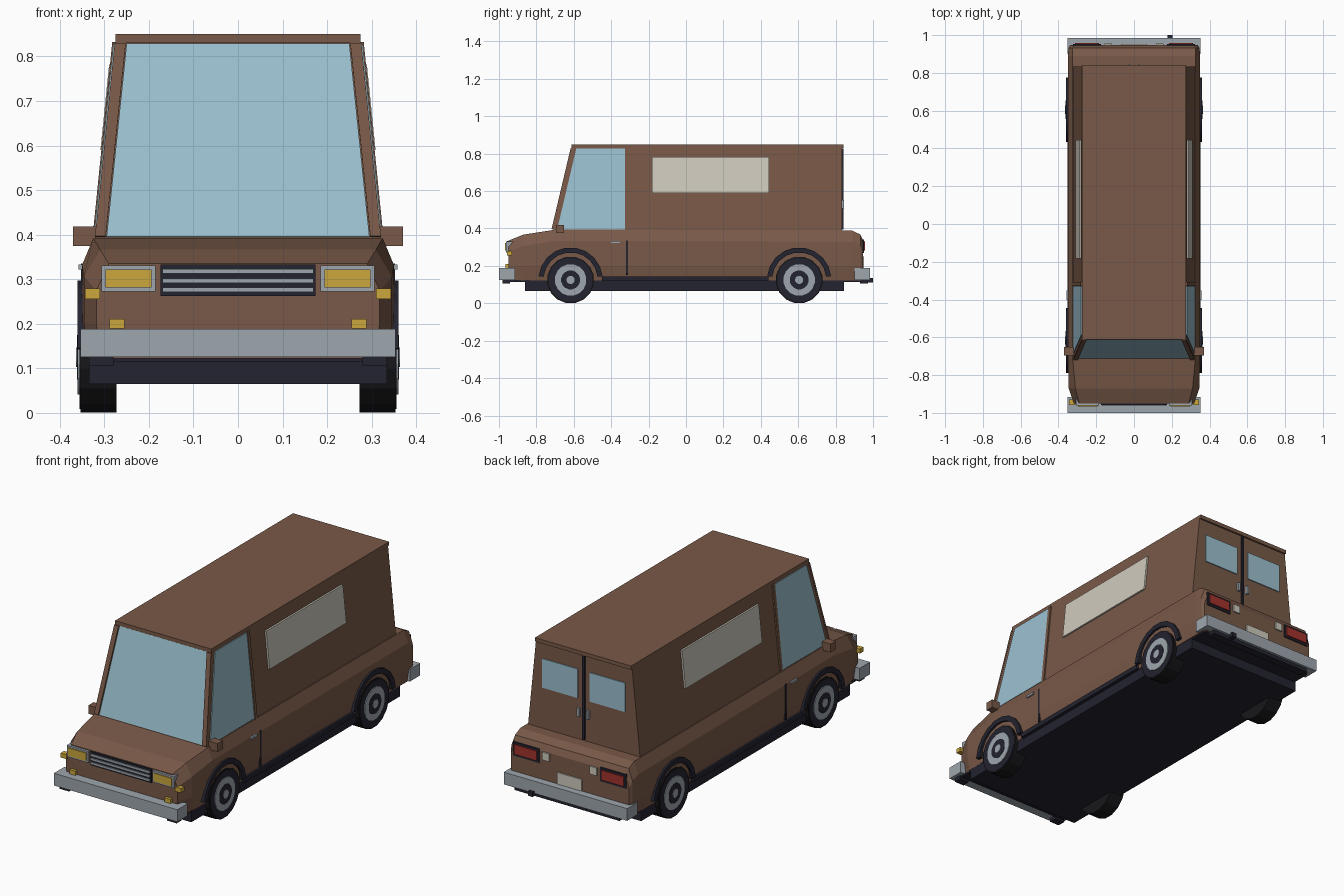
import bpy, bmesh, math
from mathutils import Vector

if "Cube" in bpy.data.objects:
    bpy.data.objects.remove(bpy.data.objects["Cube"])


def mat(name, r, g, b):
    m = bpy.data.materials.new(name)
    m.diffuse_color = (r, g, b, 1)
    m.use_nodes = True
    m.node_tree.nodes["Principled BSDF"].inputs["Base Color"].default_value = m.diffuse_color
    return m


BROWN = mat("brown paint", 0.19, 0.10, 0.065)
DARK = mat("dark trim", 0.017, 0.017, 0.030)
TYRE = mat("black rubber", 0.009, 0.009, 0.011)
GLASS = mat("blue glass", 0.33, 0.53, 0.63)
GREY = mat("grey metal", 0.34, 0.38, 0.42)
CREAM = mat("cream panel", 0.62, 0.59, 0.51)
YELLOW = mat("yellow lamp", 0.60, 0.39, 0.045)
RED = mat("red lamp", 0.36, 0.033, 0.027)


def finish(name, bm, m):
    bmesh.ops.recalc_face_normals(bm, faces=bm.faces)
    me = bpy.data.meshes.new(name)
    bm.to_mesh(me)
    bm.free()
    me.materials.append(m)
    ob = bpy.data.objects.new(name, me)
    bpy.context.collection.objects.link(ob)
    return ob


def loft(name, rings, m):
    """Skin a list of closed rings and cap both ends."""
    bm = bmesh.new()
    vs = [[bm.verts.new(p) for p in r] for r in rings]
    n = len(vs[0])
    for a, b in zip(vs, vs[1:]):
        for i in range(n):
            j = (i + 1) % n
            bm.faces.new((a[i], a[j], b[j], b[i]))
    bm.faces.new(vs[0])
    bm.faces.new(vs[-1])
    return finish(name, bm, m)


def prism(name, pts, offset, m):
    off = Vector(offset)
    return loft(name, [pts, [Vector(p) + off for p in pts]], m)


def box(name, x, y, z, m):
    pts = [(x[0], y[0], z[0]), (x[1], y[0], z[0]), (x[1], y[1], z[0]), (x[0], y[1], z[0])]
    return prism(name, pts, (0, 0, z[1] - z[0]), m)


def pair(name, x, y, z, m):
    """Box on the right side plus its mirror image."""
    box(name + "_right", x, y, z, m)
    box(name + "_left", (-x[1], -x[0]), y, z, m)


def disc(name, x0, x1, y, z, r, m, n=16):
    pts = [(x0, y + r * math.cos(2 * math.pi * (i + .5) / n),
            z + r * math.sin(2 * math.pi * (i + .5) / n)) for i in range(n)]
    return prism(name, pts, (x1 - x0, 0, 0), m)


# Lower body: stations of y, shoulder half width, top half width, top height
stations = [(-0.95, 0.318, 0.29, 0.335), (-0.87, 0.346, 0.31, 0.367),
            (-0.71, 0.35, 0.325, 0.392), (0.89, 0.35, 0.325, 0.388),
            (0.932, 0.347, 0.325, 0.368), (0.947, 0.338, 0.315, 0.335)]
rings = []
for y, w, t, z in stations:
    half = [(t, z), (w, z - 0.06), (w, 0.20), (w - 0.012, 0.122)]
    rings.append([(x, y, h) for x, h in half] + [(-x, y, h) for x, h in reversed(half)])
loft("lower_body", rings, BROWN)


# Cabin and cargo box, tapering towards the roof
def side_x(z):
    return 0.32 - (z - 0.39) * 0.045 / 0.445


def front_y(z):
    return -0.71 + (z - 0.39) * 0.105 / 0.445


def level(z):
    x = side_x(z)
    return [(-x, front_y(z), z), (x, front_y(z), z), (x, 0.833, z), (-x, 0.833, z)]


loft("upper_body", [level(0.38), level(0.835)], BROWN)
box("roof", (-0.275, 0.275), (-0.612, 0.842), (0.83, 0.85), BROWN)

# Windscreen and its pillars
zb, zt = 0.395, 0.828
fn = (0, -0.004, 0.001)
prism("windscreen", [(-0.295, front_y(zb), zb), (0.295, front_y(zb), zb),
                     (0.25, front_y(zt), zt), (-0.25, front_y(zt), zt)], fn, GLASS)
for s, side in ((1, "right"), (-1, "left")):
    prism("windscreen_pillar_" + side,
          [(s * 0.297, front_y(zb), zb), (s * 0.321, front_y(zb), zb),
           (s * 0.277, front_y(zt), zt), (s * 0.252, front_y(zt), zt)],
          (0, -0.01, 0.002), BROWN)

    # Plates lying on the sloping side wall
    def side_plate(name, y0, y1, z0, z1, t, m, lean=False):
        a = front_y(z0) + 0.02 if lean else y0
        b = front_y(z1) + 0.02 if lean else y0
        prism(name + "_" + side,
              [(s * side_x(z0), a, z0), (s * side_x(z0), y1, z0),
               (s * side_x(z1), y1, z1), (s * side_x(z1), b, z1)], (s * t, 0, 0), m)

    side_plate("side_window", 0, -0.327, zb, zt, 0.004, GLASS, True)
    side_plate("door_pillar", -0.325, -0.307, 0.39, 0.832, 0.007, BROWN)
    side_plate("cream_side_panel", -0.182, 0.445, 0.59, 0.782, 0.009, CREAM)

    # Wheels with ringed rims, and wheel arches
    for end, cy in (("front", -0.617), ("rear", 0.605)):
        tag = "_" + end + "_" + side
        disc("tyre" + tag, s * 0.273, s * 0.354, cy, 0.125, 0.126, TYRE)
        disc("tyre_sidewall" + tag, s * 0.35, s * 0.356, cy, 0.125, 0.118, DARK)
        disc("rim" + tag, s * 0.35, s * 0.360, cy, 0.125, 0.085, GREY)
        disc("rim_recess" + tag, s * 0.35, s * 0.3615, cy, 0.125, 0.051, DARK)
        disc("hub" + tag, s * 0.35, s * 0.364, cy, 0.125, 0.022, GREY)
        angs = [math.radians(6 + 168 * i / 9) for i in range(10)]
        arc = [(s * 0.335, cy + r * math.cos(a), 0.127 + r * math.sin(a))
               for r, seq in ((0.172, angs), (0.145, angs[::-1])) for a in seq]
        prism("wheel_arch" + tag, arc, (s * 0.025, 0, 0), DARK)

# Side trim, door seams, handles, mirrors
pair("side_skirt", (0.33, 0.353), (-0.45, 0.44), (0.118, 0.142), DARK)
pair("door_seam", (0.345, 0.352), (-0.322, -0.31), (0.15, 0.335), DARK)
pair("door_handle", (0.34, 0.358), (-0.402, -0.352), (0.322, 0.333), GREY)
pair("wing_mirror", (0.305, 0.37), (-0.695, -0.652), (0.375, 0.418), BROWN)

# Underside
box("chassis", (-0.335, 0.335), (-0.86, 0.845), (0.065, 0.125), DARK)
box("underbody", (-0.33, 0.33), (-0.94, 0.94), (0.115, 0.124), DARK)

# Bumpers and the parts under them
box("front_bumper", (-0.353, 0.353), (-1.0, -0.915), (0.125, 0.188), GREY)
box("rear_bumper", (-0.353, 0.353), (0.9, 0.985), (0.125, 0.188), GREY)
pair("front_bumper_mount", (0.28, 0.335), (-0.98, -0.94), (0.105, 0.126), DARK)
box("rear_bumper_bar", (-0.30, 0.30), (0.93, 0.972), (0.105, 0.126), DARK)
box("exhaust_pipe", (0.177, 0.203), (0.93, 1.0), (0.112, 0.136), DARK)

# Front lamps and grille
pair("headlamp_frame", (0.185, 0.306), (-0.962, -0.90), (0.272, 0.331), GREY)
pair("headlamp", (0.194, 0.297), (-0.967, -0.95), (0.281, 0.322), YELLOW)
pair("side_indicator", (0.31, 0.344), (-0.958, -0.93), (0.256, 0.279), YELLOW)
pair("fog_lamp", (0.255, 0.289), (-0.965, -0.94), (0.189, 0.211), YELLOW)
box("grille", (-0.174, 0.174), (-0.958, -0.93), (0.262, 0.333), DARK)
for i, z in enumerate((0.276, 0.297, 0.318)):
    box("grille_bar_%d" % i, (-0.169, 0.169), (-0.963, -0.95), (z - 0.005, z + 0.005), GREY)

# Rear doors
box("rear_door_seam", (-0.007, 0.007), (0.825, 0.841), (0.395, 0.828), DARK)
pair("rear_window", (0.035, 0.237), (0.825, 0.838), (0.60, 0.75), GLASS)
pair("rear_door_handle", (0.02, 0.033), (0.825, 0.846), (0.508, 0.552), GREY)

# Rear lamps and plate
pair("tail_lamp_frame", (0.175, 0.322), (0.92, 0.952), (0.27, 0.341), DARK)
pair("tail_lamp", (0.185, 0.312), (0.94, 0.958), (0.281, 0.331), RED)
pair("reversing_lamp", (0.116, 0.156), (0.93, 0.955), (0.293, 0.333), CREAM)
box("rear_plate", (-0.07, 0.07), (0.93, 0.953), (0.19, 0.25), CREAM)
